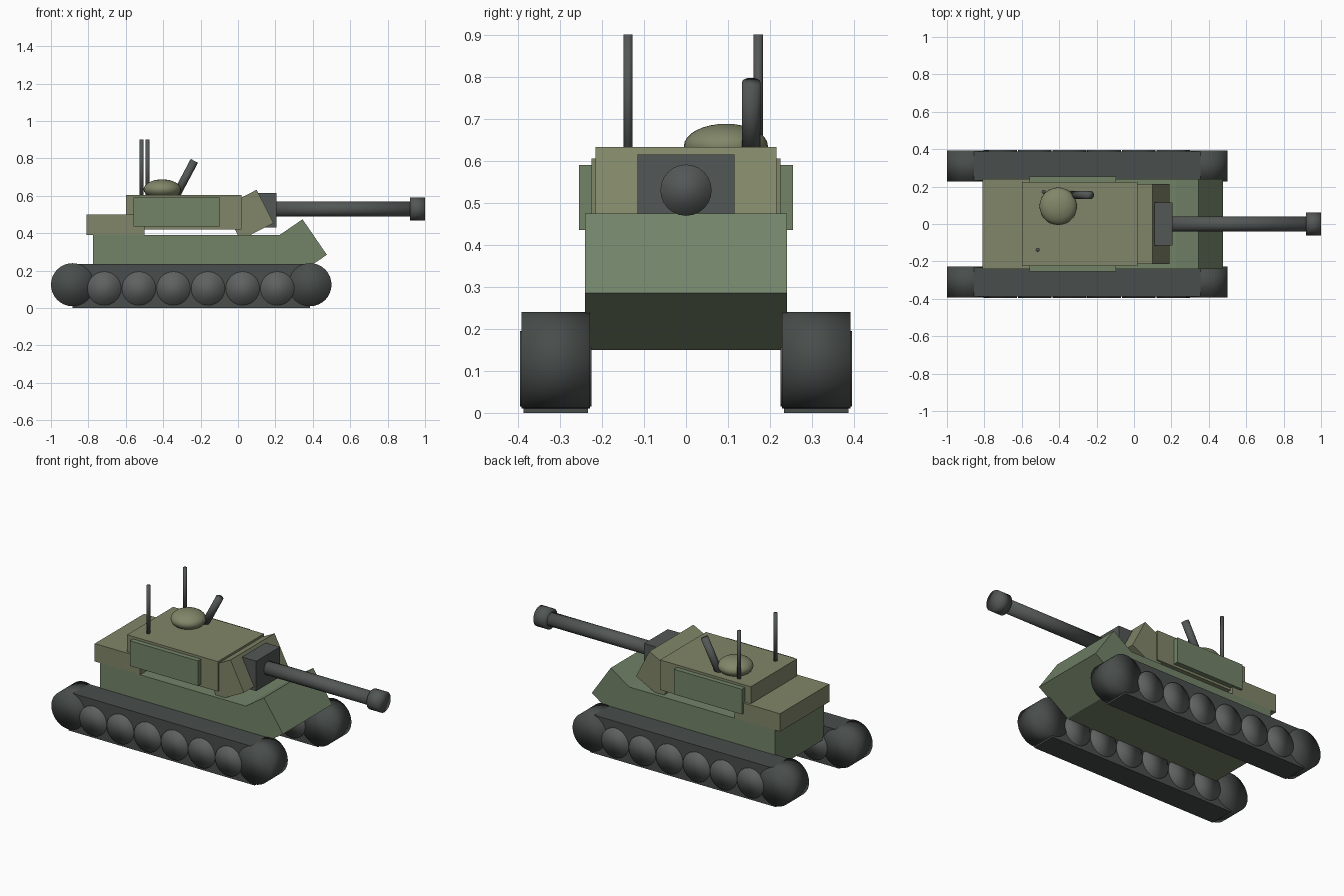
import bpy
from math import radians, pi

if "Cube" in bpy.data.objects:
    bpy.data.objects.remove(bpy.data.objects["Cube"])


def material(name, r, g, b):
    m = bpy.data.materials.new(name)
    m.diffuse_color = (r, g, b, 1)
    m.use_nodes = True
    m.node_tree.nodes["Principled BSDF"].inputs["Base Color"].default_value = m.diffuse_color
    return m


GREEN = material("hull_green", 0.17, 0.23, 0.14)
OLIVE = material("turret_olive", 0.22, 0.24, 0.14)
TRACK = material("track_dark", 0.065, 0.075, 0.07)
WHEEL = material("wheel_grey", 0.11, 0.12, 0.115)
METAL = material("gun_metal", 0.085, 0.095, 0.09)


def finish(name, mat, smooth=False):
    ob = bpy.context.object
    ob.name = name
    ob.data.materials.append(mat)
    if smooth:
        bpy.ops.object.shade_smooth()
    return ob


def box(name, mat, x, y, z, tilt=0):
    """Box from (min, max) ranges, tilted about its own centre around y."""
    spans = (x, y, z)
    centre = [(a + b) / 2 for a, b in spans]
    bpy.ops.mesh.primitive_cube_add(size=1, location=centre)
    bpy.context.object.scale = [b - a for a, b in spans]
    bpy.ops.object.transform_apply(location=False, rotation=False, scale=True)
    bpy.context.object.rotation_euler[1] = radians(tilt)
    return finish(name, mat)


def tilted_box(name, mat, cx, cz, thick, width, height, tilt):
    return box(name, mat, (cx - thick / 2, cx + thick / 2), (-width / 2, width / 2),
               (cz - height / 2, cz + height / 2), tilt)


def cylinder(name, mat, loc, radius, length, rot=(0, 0, 0), sides=24):
    bpy.ops.mesh.primitive_cylinder_add(vertices=sides, radius=radius, depth=length,
                                        location=loc, rotation=rot)
    return finish(name, mat, True)


# Running gear, one set per side
for side, s in (("right", -1), ("left", 1)):
    y = s * 0.31
    box(f"track_{side}", TRACK, (-0.885, 0.385), (y - 0.077, y + 0.077), (0, 0.236))
    for end, x in (("rear", -0.885), ("front", 0.385)):
        cylinder(f"{end}_drive_wheel_{side}", TRACK, (x, y, 0.125), 0.115, 0.164,
                 (pi / 2, 0, 0), 32)
    for i in range(6):
        cylinder(f"road_wheel_{side}_{i + 1}", WHEEL, (-0.715 + i * 0.185, y, 0.105),
                 0.09, 0.17, (pi / 2, 0, 0), 32)

# Hull with a tilted nose block
box("hull", GREEN, (-0.775, 0.28), (-0.24, 0.24), (0.15, 0.39))
tilted_box("hull_nose", GREEN, 0.311, 0.312, 0.24, 0.48, 0.23, -34.4)
box("engine_deck", OLIVE, (-0.81, -0.5), (-0.24, 0.24), (0.39, 0.5))

# Turret with a tilted front block and side armour
box("turret", OLIVE, (-0.6, 0.02), (-0.225, 0.225), (0.42, 0.605))
tilted_box("turret_front", OLIVE, 0.056, 0.498, 0.2, 0.43, 0.2, -27)
for side, s in (("right", -1), ("left", 1)):
    y0, y1 = sorted((s * 0.215, s * 0.255))
    box(f"side_armour_{side}", GREEN, (-0.56, -0.095), (y0, y1), (0.435, 0.59))

# Main gun
box("gun_mantlet", METAL, (0.105, 0.205), (-0.115, 0.115), (0.43, 0.615))
cylinder("gun_barrel", METAL, (0.545, 0, 0.53), 0.041, 0.8, (0, pi / 2, 0))
cylinder("muzzle_brake", METAL, (0.96, 0, 0.53), 0.061, 0.08, (0, pi / 2, 0))

# Cupola, roof gun and antennas
bpy.ops.mesh.primitive_uv_sphere_add(segments=32, ring_count=16, radius=1,
                                     location=(-0.405, 0.095, 0.635))
bpy.context.object.scale = (0.1, 0.1, 0.053)
finish("cupola", OLIVE, True)
cylinder("roof_gun", METAL, (-0.285, 0.155, 0.69), 0.022, 0.22, (0, radians(28), 0), 16)
for i, (x, y) in enumerate(((-0.483, 0.172), (-0.515, -0.138))):
    cylinder(f"antenna_{i + 1}", METAL, (x, y, 0.75), 0.011, 0.3, sides=12)
